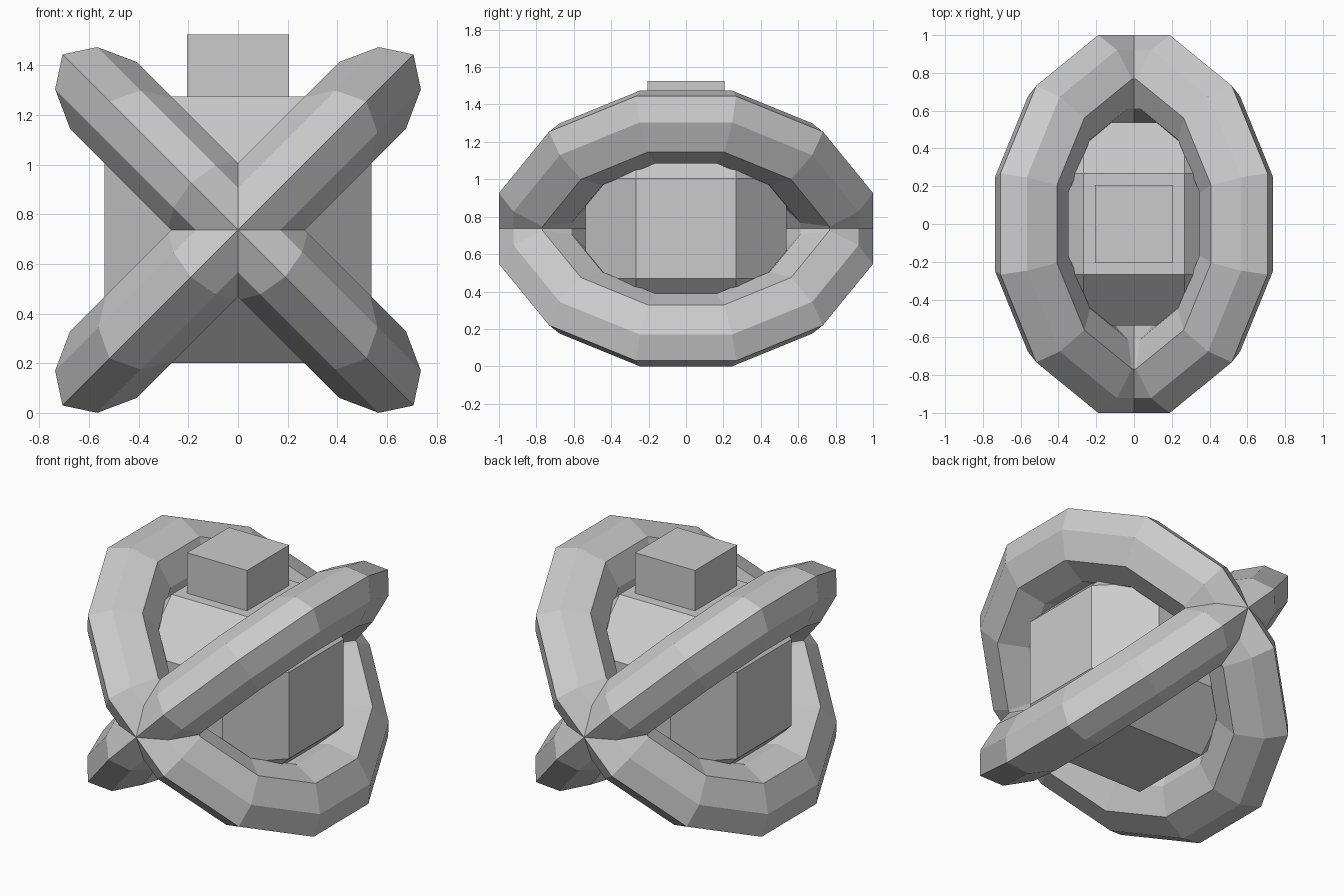
import bpy, bmesh, math
from mathutils import Matrix, Vector

if "Cube" in bpy.data.objects:
    bpy.data.objects.remove(bpy.data.objects["Cube"])

CZ = 0.737          # height of the common centre


def finish(bm, name):
    bmesh.ops.recalc_face_normals(bm, faces=bm.faces)
    mesh = bpy.data.meshes.new(name)
    bm.to_mesh(mesh)
    bm.free()
    obj = bpy.data.objects.new(name, mesh)
    bpy.context.collection.objects.link(obj)
    obj.location.z = CZ
    return obj


# Ring: eight-sided section swept around twelve segments, then tilted about y
half = [(1.0, 0), (0.922, 0.12), (0.767, 0.19), (0.612, 0.12), (0.535, 0)]
section = half + [(u, -v) for u, v in reversed(half[1:-1])]


def ring(name, tilt):
    bm = bmesh.new()
    k = 1 / math.cos(math.radians(15))
    loops = []
    for i in range(12):
        a = math.radians(15 + 30 * i)
        loops.append([bm.verts.new((u * k * math.cos(a), u * k * math.sin(a), v))
                      for u, v in section])
    n = len(section)
    for i in range(12):
        p, q = loops[i], loops[(i + 1) % 12]
        for j in range(n):
            bm.faces.new((p[j], q[j], q[(j + 1) % n], p[(j + 1) % n]))
    bmesh.ops.rotate(bm, verts=bm.verts, cent=(0, 0, 0),
                     matrix=Matrix.Rotation(math.radians(tilt), 3, 'Y'))
    return finish(bm, name)


ring("ring_rising_right", -45)
ring("ring_rising_left", 45)

# Core: cube with wide chamfers on every edge
bm = bmesh.new()
for axis in range(3):
    for s in (-1, 1):
        for a in (-1, 1):
            for b in (-1, 1):
                p = Vector((0, 0, 0))
                p[axis] = s * 0.537
                p[(axis + 1) % 3] = a * 0.268
                p[(axis + 2) % 3] = b * 0.268
                bm.verts.new(p)
bmesh.ops.convex_hull(bm, input=bm.verts)
bmesh.ops.dissolve_limit(bm, angle_limit=0.02, verts=bm.verts, edges=bm.edges)
finish(bm, "faceted_core")

# Small block on top of the core
bm = bmesh.new()
bmesh.ops.create_cube(bm, size=1)
bmesh.ops.scale(bm, vec=(0.412, 0.412, 0.255), verts=bm.verts)
bmesh.ops.translate(bm, vec=(0, 0, 1.3975 - CZ), verts=bm.verts)
finish(bm, "top_block")
